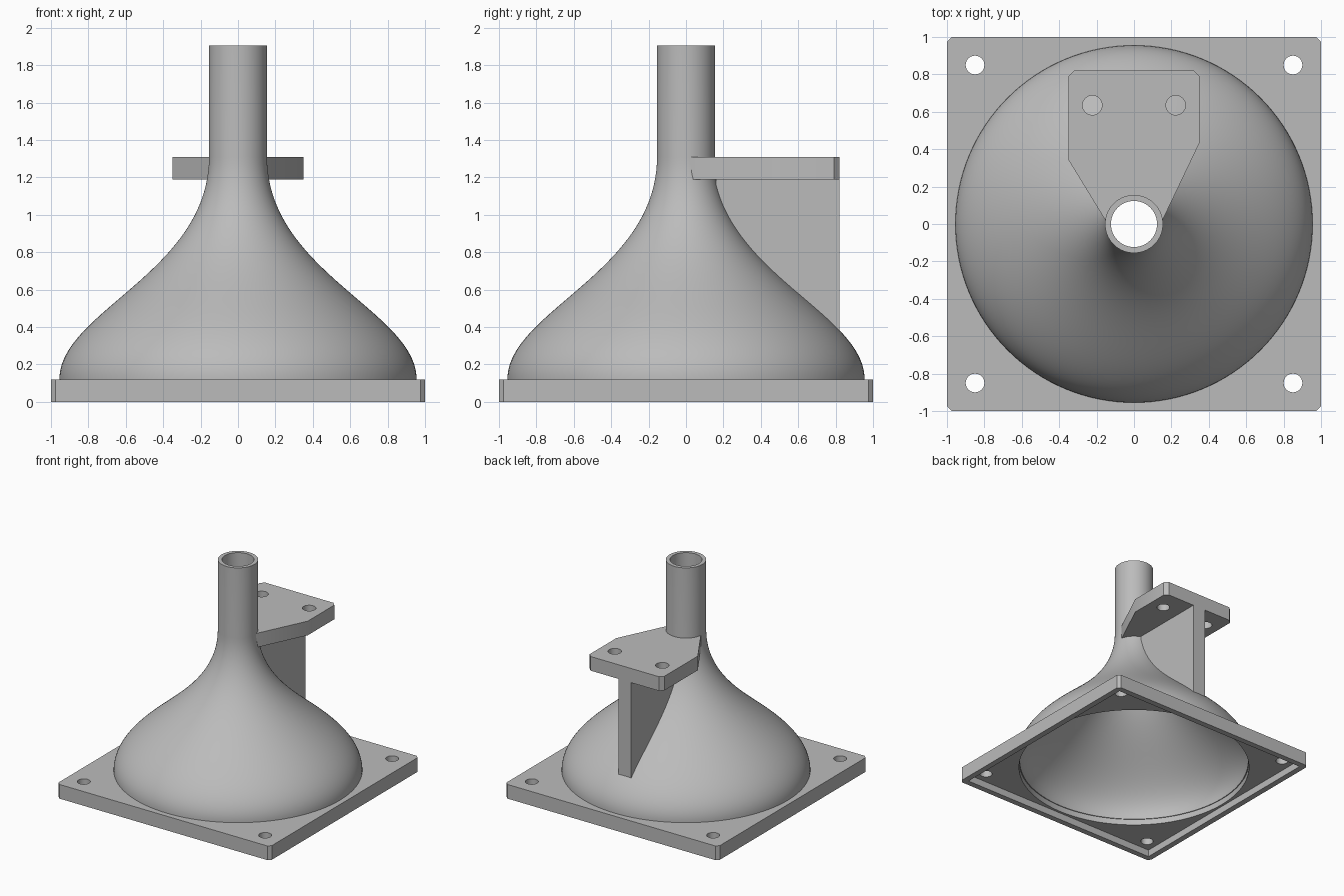
import bpy
import bmesh
from math import cos, sin, tau, hypot
from mathutils import Vector
from mathutils.geometry import interpolate_bezier

cube = bpy.data.objects.get("Cube")
if cube:
    bpy.data.objects.remove(cube, do_unlink=True)

GREY = (0.5, 0.5, 0.5, 1)
grey = bpy.data.materials.new("plain_grey")
grey.use_nodes = True
grey.diffuse_color = GREY
grey.node_tree.nodes["Principled BSDF"].inputs["Base Color"].default_value = GREY

BASE_TOP = 0.12
TUBE_TOP = 1.905
WALL = 0.032
PLATE_Z = (1.19, 1.31)
BACK = 0.82


def finish(name, bm):
    bmesh.ops.recalc_face_normals(bm, faces=bm.faces)
    mesh = bpy.data.meshes.new(name)
    bm.to_mesh(mesh)
    bm.free()
    mesh.materials.append(grey)
    obj = bpy.data.objects.new(name, mesh)
    bpy.context.collection.objects.link(obj)
    return obj


def prism(name, outline, offset):
    """Extrude a closed 3D outline along a vector."""
    bm = bmesh.new()
    face = bm.faces.new([bm.verts.new(p) for p in outline])
    extruded = bmesh.ops.extrude_face_region(bm, geom=[face], use_keep_orig=True)
    verts = [v for v in extruded["geom"] if isinstance(v, bmesh.types.BMVert)]
    bmesh.ops.translate(bm, verts=verts, vec=offset)
    return finish(name, bm)


def slab(name, outline, z0, z1):
    return prism(name, [(x, y, z0) for x, y in outline], (0, 0, z1 - z0))


def circle(x, y, r, n):
    return [(x + r * cos(tau * i / n), y + r * sin(tau * i / n)) for i in range(n)]


def activate(obj):
    bpy.ops.object.select_all(action="DESELECT")
    obj.select_set(True)
    bpy.context.view_layer.objects.active = obj


def cut(obj, outlines, z0, z1):
    """Subtract vertical prisms from an object."""
    for outline in outlines:
        cutter = slab("cutter", outline, z0, z1)
        cutter.hide_render = True
        mod = obj.modifiers.new("cut", "BOOLEAN")
        mod.operation = "DIFFERENCE"
        mod.solver = "EXACT"
        mod.object = cutter
        activate(obj)
        bpy.ops.object.modifier_apply(modifier=mod.name)
        bpy.data.objects.remove(cutter, do_unlink=True)


def smooth(obj):
    activate(obj)
    bpy.ops.object.shade_smooth_by_angle(angle=0.5)


# Funnel wall: outer curve as (radius, height), inner curve offset along its normal
curve = interpolate_bezier(Vector((0.955, BASE_TOP)), Vector((0.955, 0.485)),
                           Vector((0.155, 0.695)), Vector((0.155, PLATE_Z[1])), 48)


def inset(points, amount):
    result = []
    for i, p in enumerate(points):
        t = points[min(i + 1, len(points) - 1)] - points[max(i - 1, 0)]
        length = hypot(t.x, t.y)
        result.append(Vector((p.x - amount * t.y / length, p.y + amount * t.x / length)))
    return [Vector((r.x, min(max(r.y, BASE_TOP - 0.01), TUBE_TOP))) for r in result]


foot = Vector((0.955, BASE_TOP - 0.01))
top = Vector((0.155, TUBE_TOP))
outer = [foot] + curve + [top]
inner = [foot - Vector((WALL, 0))] + inset(curve, WALL)[1:-1] + [top - Vector((WALL, 0))]
profile = outer + inner[::-1]

bm = bmesh.new()
SEG = 128
rings = [[bm.verts.new((p.x * cos(tau * s / SEG), p.x * sin(tau * s / SEG), p.y))
          for s in range(SEG)] for p in profile]
for a, b in zip(rings, rings[1:] + rings[:1]):
    for s in range(SEG):
        n = (s + 1) % SEG
        bm.faces.new((a[s], a[n], b[n], b[s]))
smooth(finish("funnel", bm))

# Square base flange with clipped corners, recessed underside and bolt holes
c = 0.975
base = slab("base_flange", [(-c, -1), (c, -1), (1, -c), (1, c),
                            (c, 1), (-c, 1), (-1, c), (-1, -c)], 0, BASE_TOP)
w = 0.95
cut(base, [[(-w, -w), (w, -w), (w, w), (-w, w)]], -0.1, 0.06)
bolts = [circle(x, y, 0.05, 32) for x in (-0.85, 0.85) for y in (-0.85, 0.85)]
cut(base, [circle(0, 0, 0.93, SEG)] + bolts, -0.1, 0.3)
smooth(base)

# Mounting plate behind the neck
k = 0.03
mount = slab("mounting_plate", [(-0.15, 0.015), (0.15, 0.015), (0.35, 0.433),
                                (0.35, BACK - k), (0.35 - k, BACK),
                                (k - 0.35, BACK), (-0.35, BACK - k), (-0.35, 0.342)], *PLATE_Z)
cut(mount, [circle(0, 0, 0.14, 64)] + [circle(x, 0.635, 0.052, 32) for x in (-0.223, 0.223)], 1, 1.5)
smooth(mount)

# Upright rib between the plate and the funnel, its edge buried in the wall
edge = [p for p in inset(curve, 0.012) if p.x < BACK and p.y < PLATE_Z[0]]
side = [(BACK, edge[0].y - 0.01)] + [(p.x, p.y) for p in edge]
side += [(edge[-1].x, PLATE_Z[0]), (BACK, PLATE_Z[0])]
prism("support_rib", [(-0.06, y, z) for y, z in side], (0.12, 0, 0))
